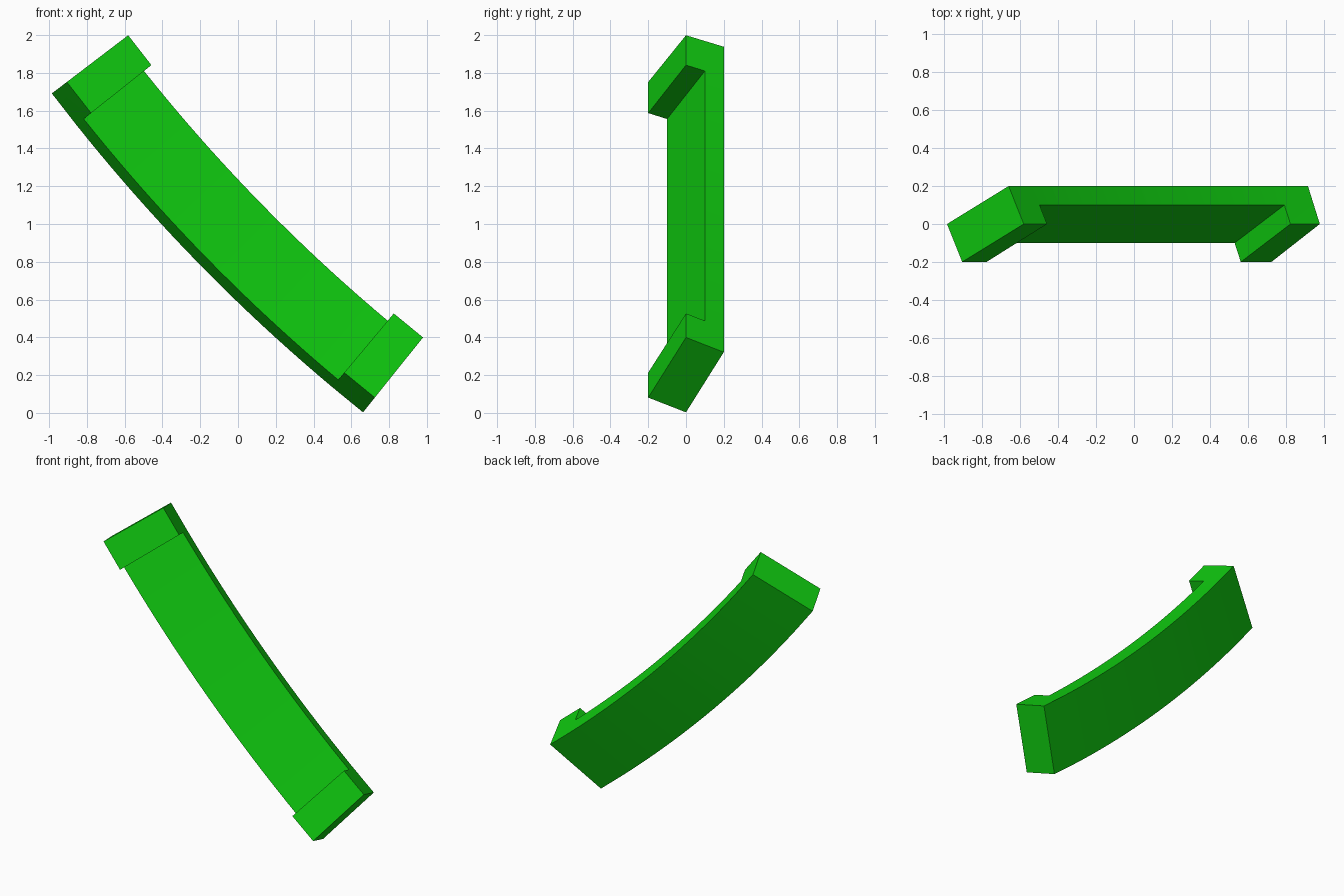
import bpy, bmesh, math

cube = bpy.data.objects.get("Cube")
if cube:
    bpy.data.objects.remove(cube, do_unlink=True)

# Material
green = bpy.data.materials.new("bright green")
green.use_nodes = True
colour = (0.005, 0.6, 0.005, 1)
green.diffuse_color = colour
green.node_tree.nodes["Principled BSDF"].inputs["Base Color"].default_value = colour

# Arc in the xz plane: centre, inner radius, start and end angles
CX, CZ, R = 6.713, 7.556, 9.17
A0, A1 = math.radians(217.3), math.radians(231.3)
CAP = 0.2 / R          # angle covered by each raised end
SEGMENTS = 20

# Slanted cross-section as (radius offset, y):
# front inner, strip inner, back inner, back outer, strip outer, front outer
SECTION = [(0.0, 0.0), (0.05, 0.1), (0.1, 0.2),
           (0.508, 0.0), (0.458, -0.1), (0.408, -0.2)]

first, last = A0 + CAP, A1 - CAP
angles = [A0] + [first + (last - first) * i / SEGMENTS for i in range(SEGMENTS + 1)] + [A1]

bm = bmesh.new()
rings = [[bm.verts.new((CX + (R + r) * math.cos(a), y, CZ + (R + r) * math.sin(a)))
          for r, y in SECTION] for a in angles]


def bridge(p, q, i, j):
    bm.faces.new((p[i], p[j], q[j], q[i]))


# Curved strip, with a full-depth raised block at each end
for k, (p, q) in enumerate(zip(rings, rings[1:])):
    for i in (1, 2, 3):
        bridge(p, q, i, i + 1)
    if k in (0, len(rings) - 2):
        for i in (4, 5, 0):
            bridge(p, q, i, (i + 1) % 6)
    else:
        bridge(p, q, 4, 1)

# Steps beside the raised blocks, then the end faces
for ring in (rings[1], rings[-2]):
    bm.faces.new([ring[i] for i in (0, 1, 4, 5)])
for ring in (rings[0], rings[-1]):
    bm.faces.new(ring)

bmesh.ops.recalc_face_normals(bm, faces=bm.faces[:])
mesh = bpy.data.meshes.new("curved_handle")
bm.to_mesh(mesh)
bm.free()
mesh.materials.append(green)

handle = bpy.data.objects.new("curved_handle", mesh)
bpy.context.collection.objects.link(handle)
bpy.ops.object.select_all(action='DESELECT')
handle.select_set(True)
bpy.context.view_layer.objects.active = handle
bpy.ops.object.shade_smooth_by_angle(angle=math.radians(20))
